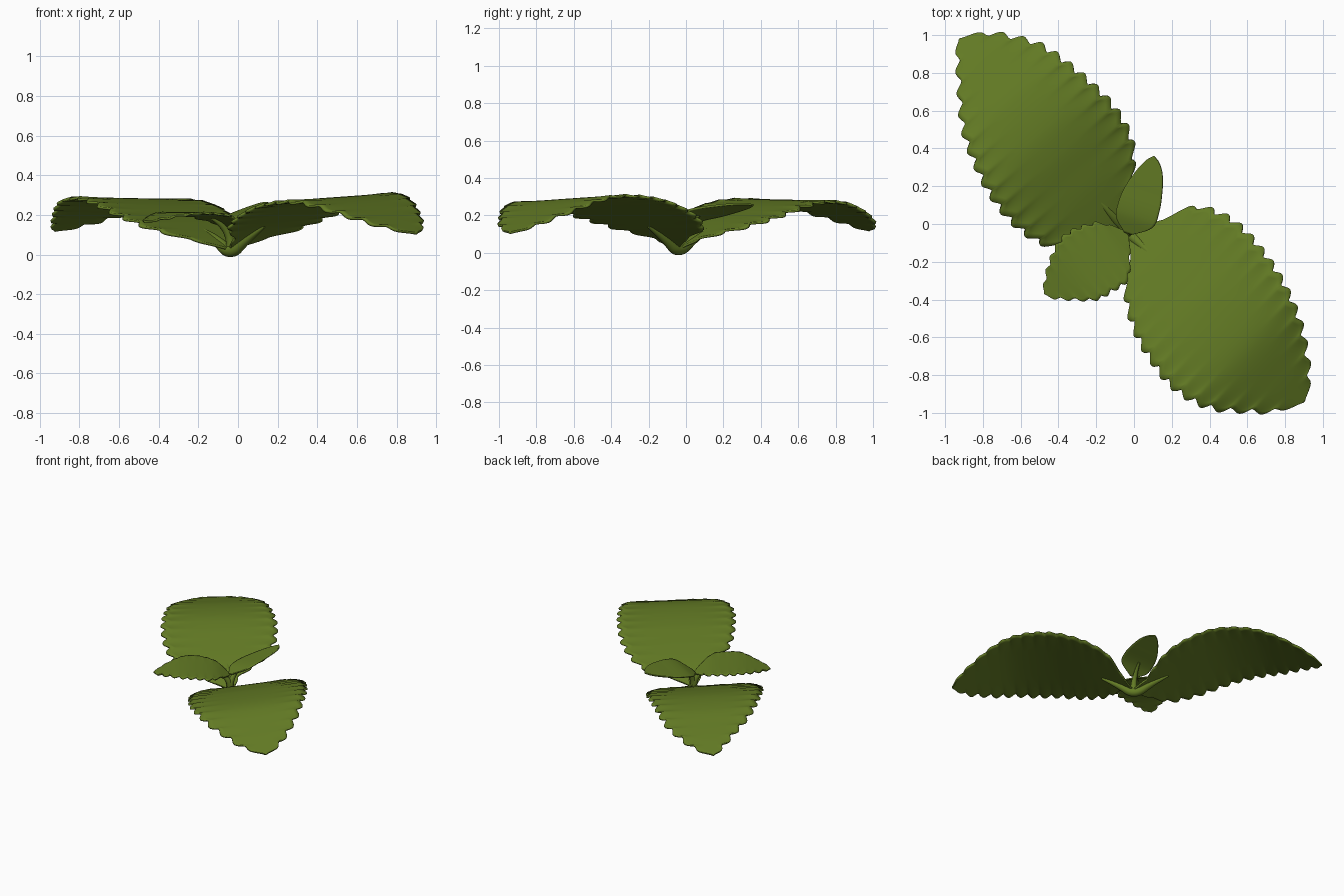
import bpy, bmesh, math
from mathutils import Vector

if "Cube" in bpy.data.objects:
    bpy.data.objects.remove(bpy.data.objects["Cube"])

green = bpy.data.materials.new("leaf green")
green.diffuse_color = (0.125, 0.198, 0.018, 1)
green.use_nodes = True
green.node_tree.nodes["Principled BSDF"].inputs["Base Color"].default_value = green.diffuse_color


def interp(pts, x):
    """Smooth curve through (x, y) points."""
    n = len(pts)
    slope = [(pts[min(i + 1, n - 1)][1] - pts[max(i - 1, 0)][1]) /
             (pts[min(i + 1, n - 1)][0] - pts[max(i - 1, 0)][0]) for i in range(n)]
    for i in range(n - 1):
        (x0, y0), (x1, y1) = pts[i], pts[i + 1]
        if x <= x1 or i == n - 2:
            h = x1 - x0
            t = min(max((x - x0) / h, 0), 1)
            return ((2*t**3 - 3*t**2 + 1) * y0 + (t**3 - 2*t**2 + t) * h * slope[i]
                    + (3*t**2 - 2*t**3) * y1 + (t**3 - t**2) * h * slope[i + 1])


def leaf(name, base, tip, left, right, height, roll=0, teeth=0, amp=0.0, thick=0.012, rows=150, cols=20):
    """Blade from base to tip: half widths per side and height along its length."""
    base, tip = Vector(base), Vector(tip)
    u = (tip - base).normalized()
    v = Vector((-u.y, u.x))
    length = (tip - base).length
    bm = bmesh.new()
    grid = []
    for i in range(rows + 1):
        s = length * i / rows
        fade = min(1, s / (0.15 * length)) * min(1, (length - s) / (0.05 * length))
        # rounded teeth leaning towards the tip
        f = (i / rows * teeth) % 1
        bump = amp * fade * (math.sin(math.pi * f ** 1.5) - 0.5)
        wl = max(interp(left, s) + bump, 0.001)
        wr = max(interp(right, s) + bump, 0.001)
        row = []
        for j in range(cols + 1):
            k = 2 * j / cols - 1
            w = k * (wl if k > 0 else wr)
            p = base + u * s + v * w
            z = interp(height, s) + roll * w - bump * 0.3 * abs(k) ** 4
            row.append(bm.verts.new((p.x, p.y, z)))
        grid.append(row)
    for a, b in zip(grid, grid[1:]):
        for j in range(cols):
            bm.faces.new((a[j], b[j], b[j + 1], a[j + 1]))
    bmesh.ops.recalc_face_normals(bm, faces=bm.faces)
    if sum(f.normal.z for f in bm.faces) < 0:
        bmesh.ops.reverse_faces(bm, faces=bm.faces)
    me = bpy.data.meshes.new(name)
    bm.to_mesh(me)
    bm.free()
    for f in me.polygons:
        f.use_smooth = True
    me.materials.append(green)
    ob = bpy.data.objects.new(name, me)
    bpy.context.collection.objects.link(ob)
    m = ob.modifiers.new("thickness", 'SOLIDIFY')
    m.thickness, m.offset = thick, 0


def stalk(name, pts):
    """Tapered tube through (x, y, z, radius) points."""
    cu = bpy.data.curves.new(name, 'CURVE')
    cu.dimensions, cu.bevel_depth, cu.bevel_resolution = '3D', 1, 3
    cu.use_fill_caps = True
    sp = cu.splines.new('NURBS')
    sp.points.add(len(pts) - 1)
    for p, (x, y, z, r) in zip(sp.points, pts):
        p.co, p.radius = (x, y, z, 1), r
    sp.use_endpoint_u, sp.order_u = True, 3
    cu.materials.append(green)
    bpy.context.collection.objects.link(bpy.data.objects.new(name, cu))


# Two large toothed leaves
leaf("large_leaf_back", (-.04, -.04), (-.925, .98),
     [(0, .03), (.12, .24), (.215, .36), (.4, .42), (.6, .418), (.8, .37), (.99, .29), (1.22, .12), (1.31, .05), (1.35, 0)],
     [(0, .03), (.1, .08), (.19, .2), (.3, .31), (.45, .37), (.655, .38), (1.026, .31), (1.2, .2), (1.3, .1), (1.35, 0)],
     [(0, .03), (.1, .08), (.19, .12), (.3, .165), (.4, .2), (.55, .25), (.7, .277), (.9, .268), (1.06, .225), (1.2, .18), (1.35, .12)],
     roll=.015, teeth=15, amp=.035)
leaf("large_leaf_front", (-.03, -.05), (.9, -.94),
     [(0, .02), (.07, .15), (.14, .32), (.25, .4), (.39, .435), (.6, .42), (.8, .37), (1, .28), (1.14, .18), (1.24, .09), (1.29, 0)],
     [(0, .02), (.11, .1), (.19, .22), (.365, .34), (.55, .4), (.745, .424), (.945, .37), (1.1, .25), (1.22, .13), (1.29, 0)],
     [(0, .03), (.12, .1), (.2, .14), (.3, .18), (.4, .215), (.55, .26), (.75, .285), (.9, .273), (1.1, .195), (1.29, .105)],
     roll=.05, teeth=15, amp=.035)

# Two small young leaves
leaf("small_leaf_left", (-.04, -.05), (-.475, -.37),
     [(0, .02), (.06, .11), (.142, .2), (.24, .2), (.338, .185), (.458, .095), (.51, .05), (.54, 0)],
     [(0, .02), (.05, .09), (.1, .14), (.25, .185), (.35, .16), (.43, .11), (.5, .05), (.54, 0)],
     [(0, .14), (.1, .185), (.22, .205), (.35, .205), (.54, .165)],
     teeth=9, amp=.02, thick=.01, rows=90)
leaf("small_leaf_back", (-.03, -.05), (.105, .36),
     [(0, .02), (.06, .085), (.126, .1), (.22, .095), (.325, .065), (.4, .03), (.432, 0)],
     [(0, .02), (.066, .11), (.15, .12), (.25, .105), (.35, .075), (.41, .035), (.432, 0)],
     [(0, .15), (.1, .195), (.25, .225), (.432, .255)],
     roll=-.25, thick=.01, rows=40)

# Stem: saddle joining the large leaves, thin stalks for the small ones
stalk("main_stem", [(-.2, .14, .135, .008), (-.12, .05, .085, .025), (-.04, -.04, .0, .036),
                    (.04, -.11, .075, .025), (.13, -.2, .14, .008)])
stalk("left_stalk", [(-.035, -.045, .03, .025), (-.035, -.05, .13, .02), (-.13, -.115, .18, .008)])
stalk("back_stalk", [(-.035, -.045, .03, .025), (-.035, -.05, .14, .018), (.01, .07, .198, .008)])
